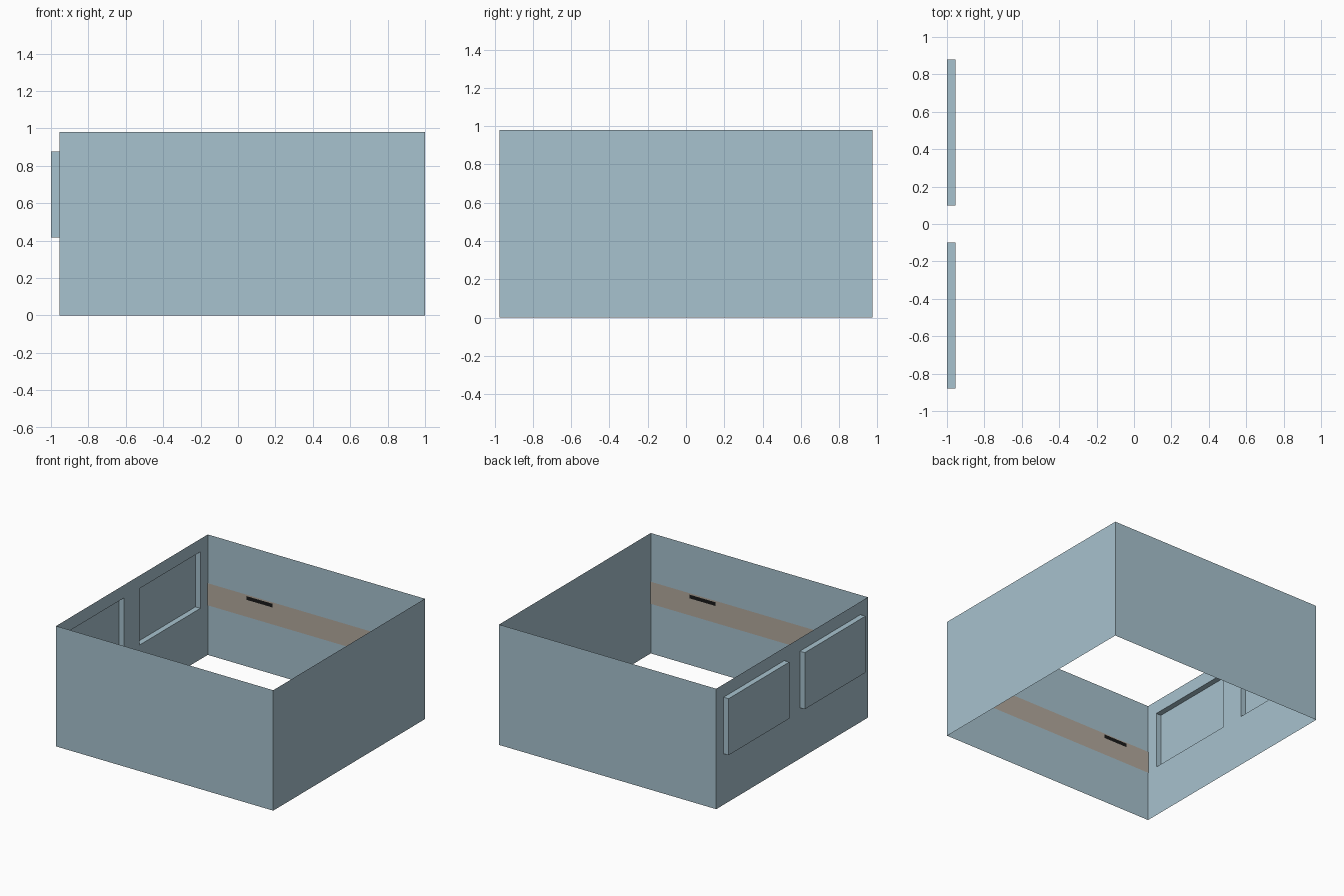
import bpy, bmesh

if "Cube" in bpy.data.objects:
    bpy.data.objects.remove(bpy.data.objects["Cube"])

X0, X1, Y, H = -0.955, 1.0, 0.975, 0.98   # room shell extents
BAY_X = -1.0                              # outer face of the window bays


def material(name, rgb):
    m = bpy.data.materials.new(name)
    m.diffuse_color = (*rgb, 1.0)
    m.use_nodes = True
    m.node_tree.nodes["Principled BSDF"].inputs["Base Color"].default_value = m.diffuse_color
    return m


wall_blue = material("pale_blue_grey", (0.39, 0.54, 0.62))
band_beige = material("warm_beige", (0.456, 0.40, 0.34))
mark_dark = material("near_black", (0.01, 0.01, 0.01))


def make(name, quads, mat):
    """Build an object of flat quads, welding shared corners."""
    bm = bmesh.new()
    for q in quads:
        bm.faces.new([bm.verts.new(p) for p in q])
    bmesh.ops.remove_doubles(bm, verts=bm.verts, dist=1e-5)
    me = bpy.data.meshes.new(name)
    bm.to_mesh(me)
    bm.free()
    me.materials.append(mat)
    ob = bpy.data.objects.new(name, me)
    bpy.context.collection.objects.link(ob)
    return ob


def upright_y(xa, xb, y, za, zb, face_minus=True):
    """Vertical quad facing -y (or +y)."""
    q = [(xa, y, za), (xb, y, za), (xb, y, zb), (xa, y, zb)]
    return q if face_minus else q[::-1]


def upright_x(x, ya, yb, za, zb):
    """Vertical quad facing -x."""
    return [(x, yb, za), (x, ya, za), (x, ya, zb), (x, yb, zb)]


# Plain single-sheet walls
make("front_wall", [upright_y(X0, X1, -Y, 0, H)], wall_blue)
make("back_wall", [upright_y(X0, X1, Y, 0, H, False)], wall_blue)
make("right_wall", [upright_x(X1, -Y, Y, 0, H)[::-1]], wall_blue)

# Left wall: sheet with two openings pushed outward as shallow bays
ys = [-Y, -0.88, -0.10, 0.10, 0.88, Y]
zs = [0, 0.415, 0.875, H]
quads = []
for i in range(5):
    for j in range(3):
        ya, yb, za, zb = ys[i], ys[i + 1], zs[j], zs[j + 1]
        if j == 1 and i in (1, 3):
            quads.append(upright_x(BAY_X, ya, yb, za, zb))
            quads.append(upright_y(BAY_X, X0, ya, za, zb))
            quads.append(upright_y(BAY_X, X0, yb, za, zb, False))
            quads.append([(BAY_X, ya, zb), (X0, ya, zb), (X0, yb, zb), (BAY_X, yb, zb)])
            quads.append([(BAY_X, yb, za), (X0, yb, za), (X0, ya, za), (BAY_X, ya, za)])
        else:
            quads.append(upright_x(X0, ya, yb, za, zb))
make("left_wall_with_bays", quads, wall_blue)

# Inside bands on the front and back walls, with small dark plates
L = X1 - X0
for side, name in ((-1, "front"), (1, "back")):
    inward = side > 0
    make(name + "_band", [upright_y(X0, X1, side * (Y - 0.003), 0.405, 0.585, inward)], band_beige)
    for k, (a, b) in enumerate(((0.18, 0.30), (0.78, 0.89))):
        xs = sorted((X0 + a * L, X0 + b * L) if side > 0 else (X1 - a * L, X1 - b * L))
        make(f"{name}_plate_{k + 1}",
             [upright_y(xs[0], xs[1], side * (Y - 0.006), 0.545, 0.575, inward)], mark_dark)
